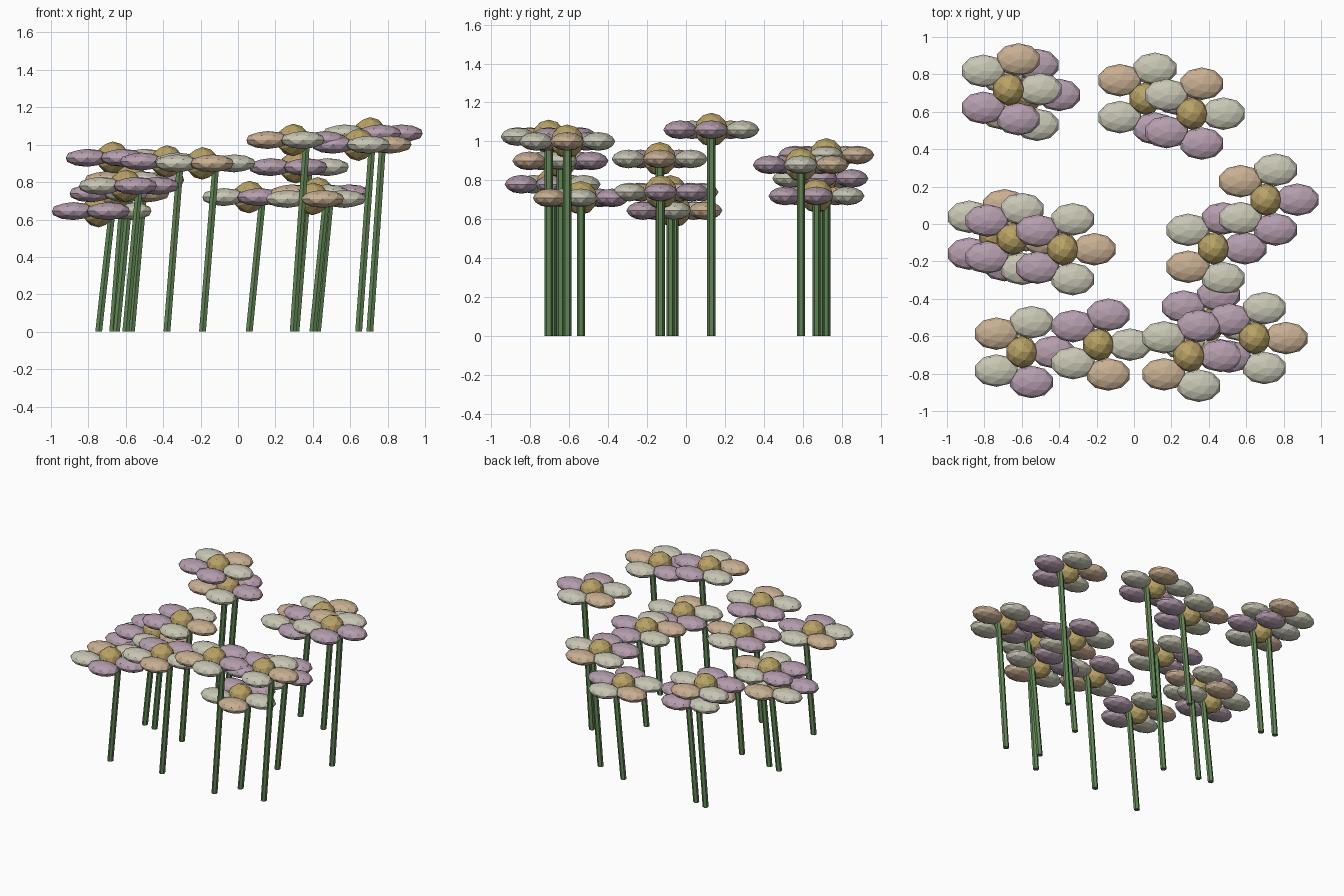
import bpy, bmesh, math
from mathutils import Matrix, Vector

if "Cube" in bpy.data.objects:
    bpy.data.objects.remove(bpy.data.objects["Cube"], do_unlink=True)


def material(name, rgb):
    mat = bpy.data.materials.new(name)
    mat.use_nodes = True
    color = (*rgb, 1.0)
    mat.diffuse_color = color
    mat.node_tree.nodes["Principled BSDF"].inputs["Base Color"].default_value = color
    return mat


green = material("stem green", (0.12, 0.24, 0.09))
yellow = material("centre yellow", (0.48, 0.36, 0.13))
cream = material("petal cream", (0.58, 0.57, 0.46))
tan = material("petal tan", (0.58, 0.43, 0.29))
mauve = material("petal mauve", (0.46, 0.34, 0.42))

PETALS = 5
PETAL_RING = 0.168
PETAL_SIZE = (0.12, 0.087, 0.048)
CENTRE_RADIUS = 0.087
STEM_RADIUS = 0.021
STEM_LEAN = 0.072


def finish(bm, name, location, materials):
    mesh = bpy.data.meshes.new(name)
    bm.to_mesh(mesh)
    bm.free()
    for mat in materials:
        mesh.materials.append(mat)
    obj = bpy.data.objects.new(name, mesh)
    obj.location = location
    bpy.context.collection.objects.link(obj)
    return obj


def add_ball(bm, offset, size, slot):
    """Faceted ball, stretched to size, with one material slot."""
    matrix = Matrix.Translation(offset) @ Matrix.Diagonal((*size, 1.0))
    made = bmesh.ops.create_icosphere(bm, subdivisions=2, radius=1.0, matrix=matrix)
    for face in {f for v in made["verts"] for f in v.link_faces}:
        face.material_index = slot


def stem(name, x, y, height):
    # Hexagonal rod whose upper end is shifted sideways
    bm = bmesh.new()
    top = height - 0.01
    bmesh.ops.create_cone(bm, cap_ends=True, segments=6, radius1=STEM_RADIUS,
                          radius2=STEM_RADIUS, depth=top,
                          matrix=Matrix.Translation((0, 0, top / 2)))
    for v in bm.verts:
        v.co.x += STEM_LEAN * v.co.z / height
    finish(bm, name, (x, y, 0), [green])


def petals(name, x, y, height, tan_petal):
    # One tan petal, a cream one on each side, two mauve ones opposite
    bm = bmesh.new()
    for i in range(PETALS):
        angle = math.tau * i / PETALS
        offset = Vector((math.cos(angle), math.sin(angle), 0)) * PETAL_RING
        step = (i - tan_petal) % PETALS
        slot = min(step, PETALS - step)
        add_ball(bm, offset, PETAL_SIZE, slot)
    finish(bm, name, (x, y, height), [tan, cream, mauve])


def centre(name, x, y, height):
    bm = bmesh.new()
    add_ball(bm, (0, 0, 0), [CENTRE_RADIUS] * 3, 0)
    finish(bm, name, (x, y, height), [yellow])


# x, y, head height, index of the tan petal
flowers = [
    # back left and back right clumps
    (-0.67, 0.72, 0.93, 1),
    (-0.57, 0.69, 0.81, 3),
    (0.06, 0.67, 0.72, 2),
    (0.31, 0.59, 0.88, 1),
    # middle row
    (0.705, 0.13, 1.06, 2),
    (0.425, -0.13, 0.74, 3),
    (-0.65, -0.08, 0.74, 0),
    (-0.745, -0.06, 0.645, 1),
    (-0.38, -0.135, 0.91, 0),
    # front row
    (-0.6, -0.685, 0.78, 2),
    (-0.19, -0.645, 0.90, 4),
    (0.295, -0.705, 1.025, 3),
    (0.645, -0.61, 1.0, 0),
    (0.4, -0.54, 0.71, 4),
]

for n, (x, y, height, tan_petal) in enumerate(flowers, 1):
    stem(f"stem_{n}", x, y, height)
    petals(f"petals_{n}", x, y, height, tan_petal)
    centre(f"flower_centre_{n}", x, y, height)
